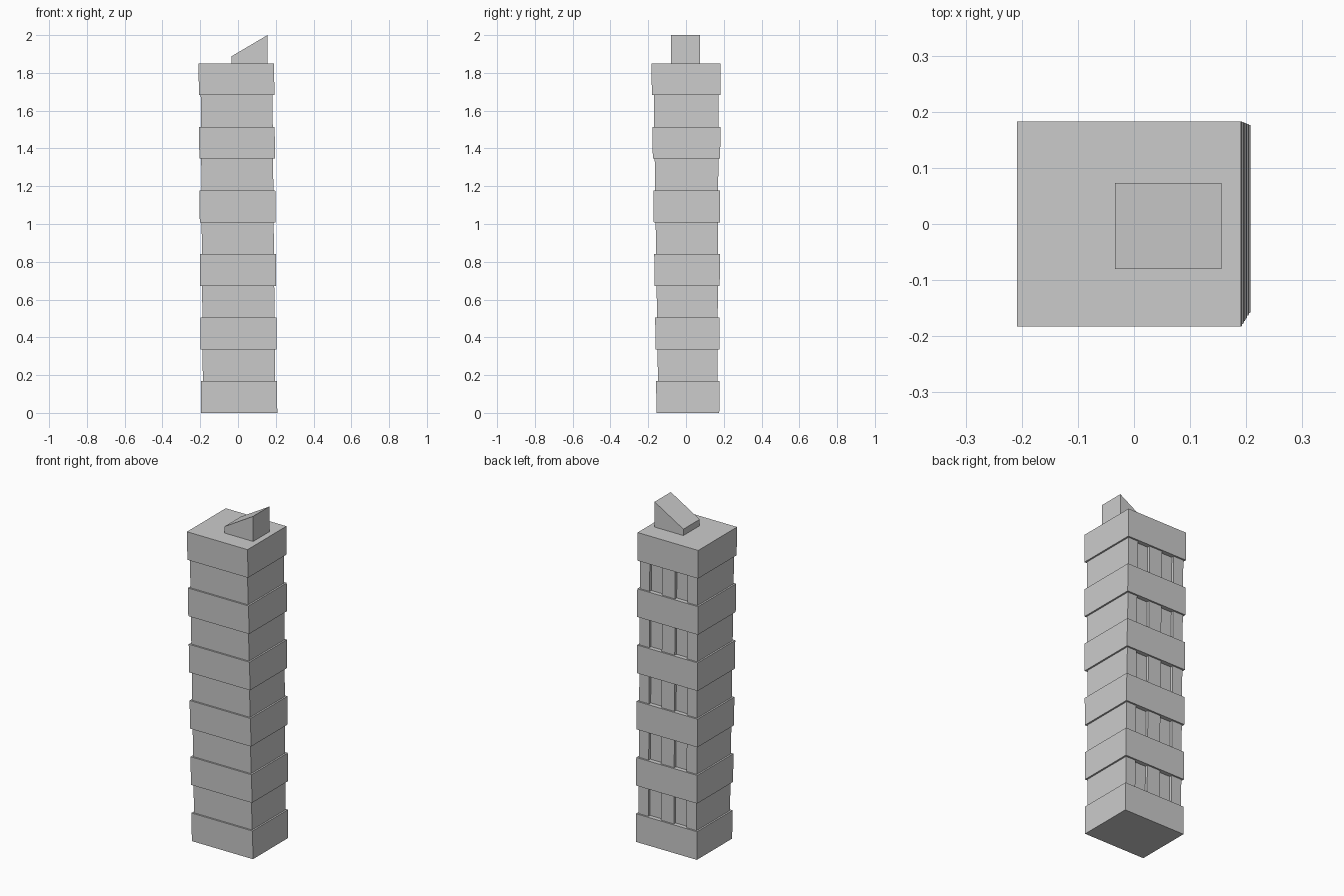
import bpy

if "Cube" in bpy.data.objects:
    bpy.data.objects.remove(bpy.data.objects["Cube"])

HEIGHT = 1.85
FLOORS = 11
STEP = HEIGHT / FLOORS
# footprint x0, x1, y0, y1 at the ground and at the roof (tower leans and flares)
BASE = (-0.195, 0.208, -0.156, 0.176)
ROOF = (-0.2085, 0.191, -0.183, 0.183)
INSET = 0.010
RECESS = 0.016


def footprint(z, inset):
    t = z / HEIGHT
    x0, x1, y0, y1 = (a + (b - a) * t for a, b in zip(BASE, ROOF))
    return x0 + inset, x1 - inset, y0 + inset, y1 - inset


def make_mesh(name, bottom, top):
    """Loft a closed solid between two matching outlines."""
    n = len(bottom)
    faces = [tuple(reversed(range(n))), tuple(range(n, 2 * n))]
    faces += [(i, (i + 1) % n, n + (i + 1) % n, n + i) for i in range(n)]
    mesh = bpy.data.meshes.new(name)
    mesh.from_pydata(bottom + top, [], faces)
    mesh.update()
    obj = bpy.data.objects.new(name, mesh)
    bpy.context.collection.objects.link(obj)
    return obj


def band_outline(z):
    x0, x1, y0, y1 = footprint(z, 0)
    return [(x0, y0, z), (x1, y0, z), (x1, y1, z), (x0, y1, z)]


def window_outline(z):
    # inset storey with two vertical recesses in the back wall
    x0, x1, y0, y1 = footprint(z, INSET)
    pts = [(x0, y0, z), (x1, y0, z), (x1, y1, z)]
    for a, b in ((0.17, 0.385), (0.61, 0.825)):
        xa, xb = x1 + (x0 - x1) * a, x1 + (x0 - x1) * b
        pts += [(xa, y1, z), (xa, y1 - RECESS, z), (xb, y1 - RECESS, z), (xb, y1, z)]
    return pts + [(x0, y1, z)]


# alternating wide bands and inset window storeys
for i in range(FLOORS):
    z0, z1 = i * STEP, (i + 1) * STEP
    if i % 2 == 0:
        make_mesh(f"wide_band_{i}", band_outline(z0), band_outline(z1))
    else:
        make_mesh(f"window_storey_{i}", window_outline(z0), window_outline(z1))

# sloped rooftop housing
wx0, wx1, wy0, wy1 = -0.034, 0.156, -0.08, 0.073
corners = [(wx0, wy0), (wx1, wy0), (wx1, wy1), (wx0, wy1)]
make_mesh("roof_wedge",
          [(x, y, HEIGHT) for x, y in corners],
          [(x, y, 1.888 if x < 0 else 2.0) for x, y in corners])
